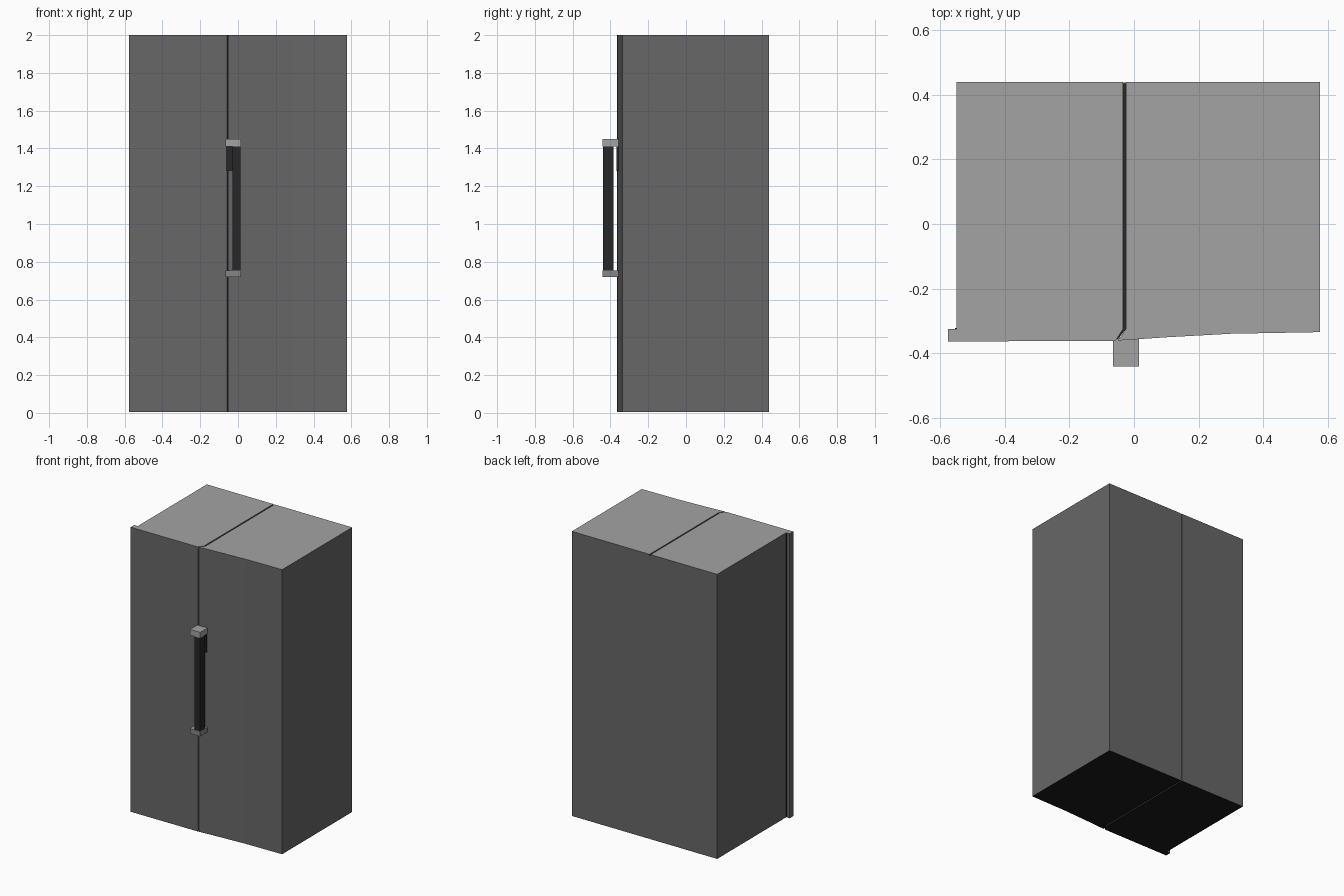
import bpy, bmesh

if "Cube" in bpy.data.objects:
    bpy.data.objects.remove(bpy.data.objects["Cube"])


def material(name, v):
    m = bpy.data.materials.new(name)
    m.diffuse_color = (v, v, v, 1)
    m.use_nodes = True
    m.node_tree.nodes["Principled BSDF"].inputs["Base Color"].default_value = m.diffuse_color
    return m


LIGHT = material("light grey", 0.37)
GREY = material("steel grey", 0.137)
MID = material("mid grey", 0.24)
BLACK = material("near black", 0.010)
DARK = material("dark grey", 0.020)


def prism(name, outline, z0, z1, side, top=None, bottom=None):
    """Extrude a plan outline from z0 to z1; colour top, sides and bottom."""
    bm = bmesh.new()
    base = bm.faces.new([bm.verts.new((x, y, z0)) for x, y in outline])
    for g in bmesh.ops.extrude_face_region(bm, geom=[base])["geom"]:
        if isinstance(g, bmesh.types.BMVert):
            g.co.z = z1
    bmesh.ops.recalc_face_normals(bm, faces=bm.faces[:])
    bm.normal_update()
    for f in bm.faces:
        f.material_index = 1 if f.normal.z > 0.5 else 2 if f.normal.z < -0.5 else 0
    me = bpy.data.meshes.new(name)
    bm.to_mesh(me)
    bm.free()
    for m in (side, top or side, bottom or side):
        me.materials.append(m)
    ob = bpy.data.objects.new(name, me)
    bpy.context.collection.objects.link(ob)
    return ob


def box(name, x0, x1, y0, y1, z0, z1, *mats):
    return prism(name, [(x0, y0), (x1, y0), (x1, y1), (x0, y1)], z0, z1, *mats)


# Left half: cabinet with an overhanging door front
prism("left_cabinet", [(-0.55, 0.44), (-0.55, -0.325), (-0.577, -0.325),
                       (-0.577, -0.364), (-0.057, -0.362), (-0.034, -0.325),
                       (-0.034, 0.44)], 0.005, 2.0, GREY, LIGHT, BLACK)

# Right half: door front sweeps gently back toward the right
prism("right_cabinet", [(-0.025, 0.44), (-0.025, -0.325), (-0.050, -0.361),
                        (0.10, -0.351), (0.30, -0.340), (0.577, -0.335),
                        (0.577, 0.44)], 0.005, 2.0, GREY, LIGHT, BLACK)

# Dark filler down in the seam between the halves
prism("seam_filler", [(-0.034, 0.435), (-0.034, -0.325), (-0.056, -0.357),
                      (-0.050, -0.357), (-0.025, -0.325), (-0.025, 0.435)],
      0.010, 1.992, DARK)

# Back panel strip that closes the seam from behind
box("back_seam_strip", -0.034, -0.025, 0.435, 0.439, 0.01, 1.99, GREY)

# Door gasket along the left hinge side
box("door_gasket", -0.554, -0.549, -0.328, -0.322, 0.01, 1.99, DARK)

# Handle: two end mounts and an upright bar
box("handle_mount_lower", -0.065, 0.015, -0.441, -0.352, 0.72, 0.755,
    MID, LIGHT, BLACK)
box("handle_mount_upper", -0.065, 0.015, -0.441, -0.352, 1.41, 1.45,
    LIGHT, LIGHT, BLACK)
box("handle_bar", -0.03, 0.012, -0.440, -0.385, 0.755, 1.41, DARK)

# Thin dark backing plate behind the top of the bar
box("handle_backing", -0.064, 0.012, -0.367, -0.358, 1.28, 1.41, DARK)
